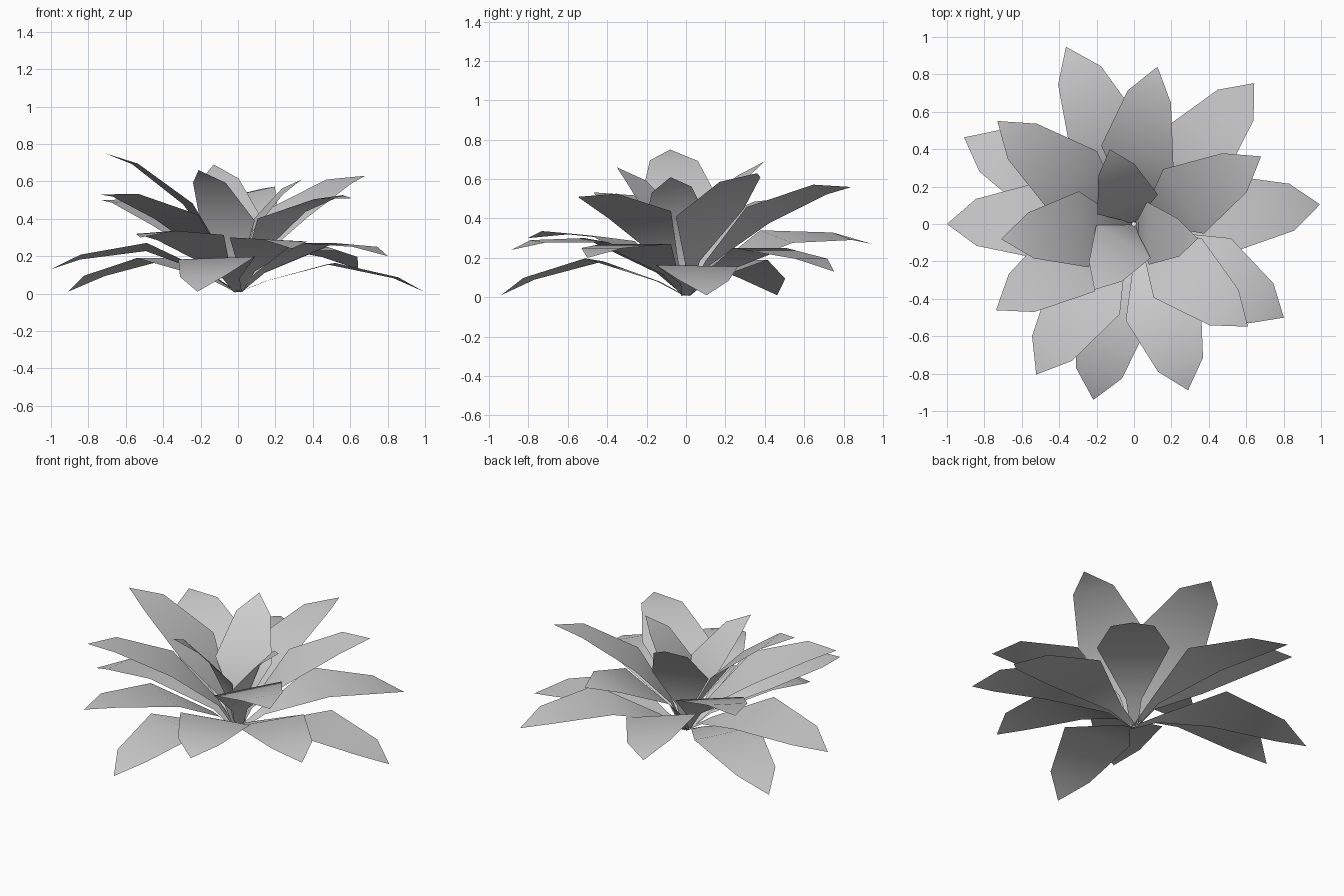
import bpy, bmesh
from math import cos, sin, radians
from mathutils import Vector, Matrix

if "Cube" in bpy.data.objects:
    bpy.data.objects.remove(bpy.data.objects["Cube"])

# Leaf rings: heading (deg), tip radius, tip height, widest-point radius, widest-point height, roll (deg)
lower = [(6, 1.0, .01, .50, .16, -1), (257, .965, .01, .48, .19, 2), (153, 1.02, .01, .50, .19, 0),
         (49.5, .99, .13, .49, .25, 0), (180, 1.0, .13, .49, .25, 6), (-32, .945, .20, .48, .27, 0),
         (-72, .935, .24, .48, .29, -3), (111, 1.015, .27, .48, .31, 9), (237, .96, .30, .45, .30, 4)]
middle = [(143, .915, .50, .40, .38, -5), (-42, .82, .51, .33, .42, 6), (212, .87, .53, .38, .41, 4),
          (81.5, .85, .56, .36, .42, -14), (28, .77, .63, .29, .43, 7), (186.5, .715, .75, .27, .48, 1)]
inner = [(108, .42, .69, .11, .40, 0), (239, .41, .66, .11, .39, 0), (-13, .35, .61, .08, .36, 17)]


def leaf(name, spec, half_width, bulge):
    a, rt, zt, rm, zm, roll = spec
    out = Vector((cos(radians(a)), sin(radians(a)), 0))
    side = Vector((-out.y, out.x, 0))
    # Spine stations: radius, height, half width
    d = Vector((rt - rm, zt - zm)).normalized()
    near = (rm + .68 * (rt - rm) - bulge * d.y, zm + .68 * (zt - zm) + bulge * d.x)
    spine = [(.01, .01, .022), (.30 * rm, .42 * zm, .045),
             (rm, zm, half_width), (near[0], near[1], half_width * .60)]
    bm = bmesh.new()
    rows = []
    for r, z, w in spine:
        c = out * r + Vector((0, 0, z))
        rows.append([bm.verts.new(c + side * s * w) for s in (-1, 1)])
    for p, q in zip(rows, rows[1:]):
        bm.faces.new((p[0], q[0], q[1], p[1]))
    tip = bm.verts.new(out * rt + Vector((0, 0, zt)))
    bm.faces.new((rows[-1][0], tip, rows[-1][1]))
    # Roll the leaf about its base-to-tip line
    bmesh.ops.rotate(bm, verts=bm.verts, cent=(0, 0, .01),
                     matrix=Matrix.Rotation(radians(roll), 3, tip.co - Vector((0, 0, .01))))
    for f in bm.faces:
        f.smooth = True
    me = bpy.data.meshes.new(name)
    bm.to_mesh(me)
    bm.free()
    ob = bpy.data.objects.new(name, me)
    bpy.context.collection.objects.link(ob)


# Three rings of leaves, the inner ones shorter and steeper
for name, ring, w, b in (("lower_leaf", lower, .21, .028),
                         ("middle_leaf", middle, .205, .035),
                         ("inner_leaf", inner, .17, .025)):
    for i, spec in enumerate(ring):
        leaf(f"{name}_{i + 1}", spec, w, b)
